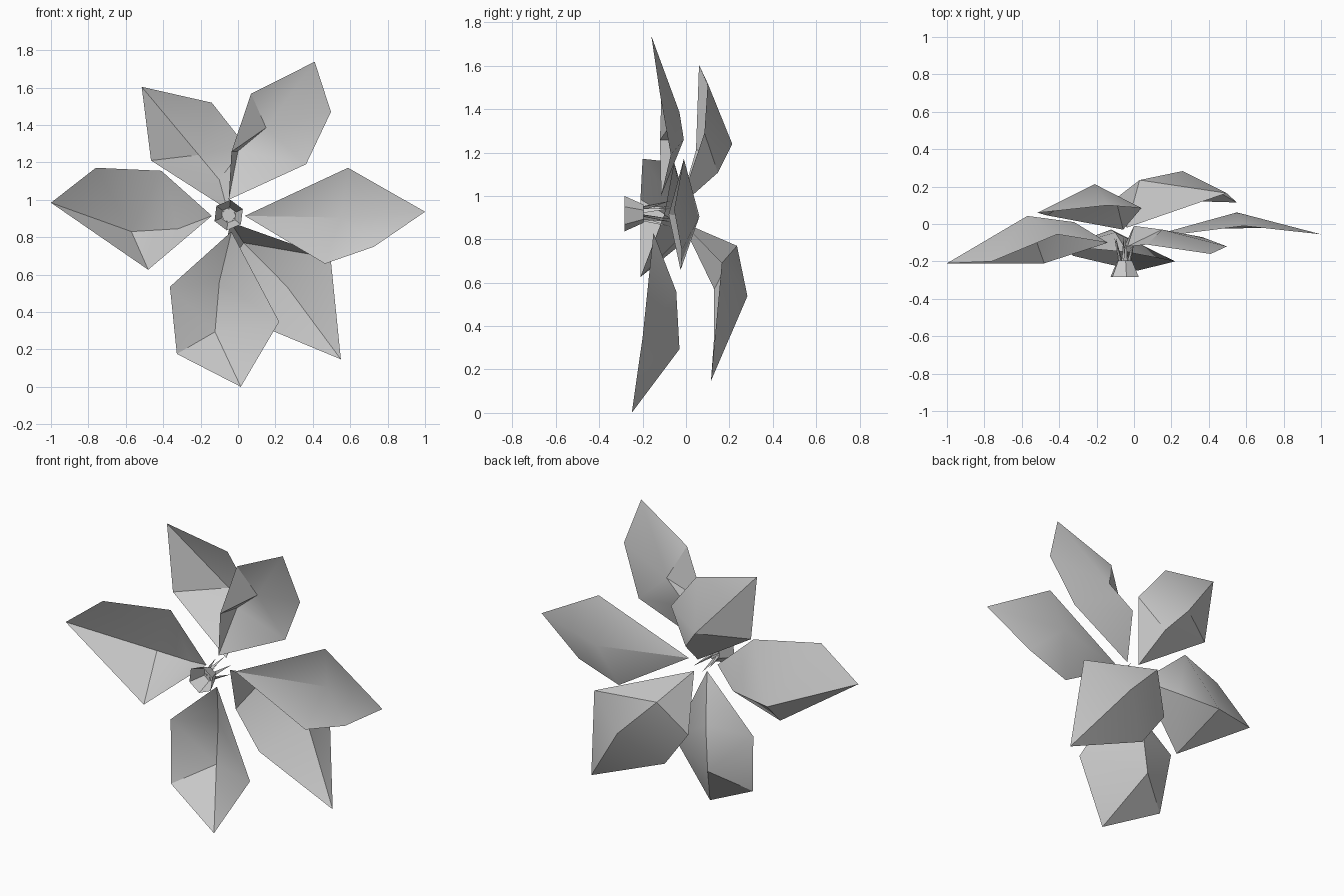
import bpy, bmesh, math
from mathutils import Vector

cube = bpy.data.objects.get("Cube")
if cube:
    bpy.data.objects.remove(cube, do_unlink=True)

# Single plain grey material
grey = bpy.data.materials.new("plain_grey")
grey.use_nodes = True
grey.diffuse_color = (0.6, 0.6, 0.6, 1)
grey.node_tree.nodes["Principled BSDF"].inputs["Base Color"].default_value = grey.diffuse_color


def finish(name, bm, smooth):
    """Turn a bmesh into a named object with the grey material."""
    mesh = bpy.data.meshes.new(name)
    bm.to_mesh(mesh)
    bm.free()
    mesh.materials.append(grey)
    obj = bpy.data.objects.new(name, mesh)
    bpy.context.collection.objects.link(obj)
    if smooth:
        bpy.ops.object.select_all(action='DESELECT')
        obj.select_set(True)
        bpy.context.view_layer.objects.active = obj
        bpy.ops.object.shade_smooth_by_angle(angle=math.radians(30))
    return obj


def fill_strip(bm, rib, side):
    """Triangulate between the midrib and one petal edge, joined at both ends."""
    i = j = 0
    while i < len(rib) - 1 or j < len(side) - 1:
        rib_next = rib[min(i + 1, len(rib) - 1)]
        side_next = side[min(j + 1, len(side) - 1)]
        rib_step = (rib_next.co - side[j].co).length
        side_step = (side_next.co - rib[i].co).length
        if i == j == 0:
            corners = [rib[0], rib_next, side_next]
            i = j = 1
        elif j == len(side) - 1 or (i < len(rib) - 1 and rib_step <= side_step):
            corners = [rib[i], rib_next, side[j]]
            i += 1
        else:
            corners = [rib[i], side_next, side[j]]
            j += 1
        if len(set(corners)) == 3:
            bm.faces.new(corners)


def petal(name, rib, edge_a, edge_b):
    """Folded petal: midrib from base to tip, with one wing on each side."""
    bm = bmesh.new()
    spine = [bm.verts.new(p) for p in rib]
    for edge in (edge_a, edge_b):
        side = [spine[0]] + [bm.verts.new(p) for p in edge] + [spine[-1]]
        fill_strip(bm, spine, side)
    bmesh.ops.recalc_face_normals(bm, faces=bm.faces)
    if sum(f.normal.y * f.calc_area() for f in bm.faces) > 0:
        bmesh.ops.reverse_faces(bm, faces=bm.faces)
    finish(name, bm, True)


# Petals
petal("right_side_petal",
      [(-.14, -.1, .914), (-.32, .01, .845), (-.57, .043, .83), (-1, -.21, .984)],
      [(-.41, -.055, 1.155), (-.76, -.2, 1.171)],
      [(-.48, -.21, .626)])
petal("upper_right_petal",
      [(-.058, -.03, .95), (-.1, .147, 1.107), (-.21, .213, 1.24), (-.515, .06, 1.604)],
      [(-.465, .046, 1.21)],
      [(.04, .085, 1.29), (-.14, .1, 1.519)])
petal("upper_left_petal",
      [(-.05, -.115, 1), (0, -.01, 1.26), (.15, -.03, 1.385), (.41, -.16, 1.738)],
      [(-.035, -.12, 1.257), (.07, -.11, 1.567)],
      [(.364, -.07, 1.19), (.497, -.12, 1.47)])
petal("left_side_petal",
      [(.037, -.08, .914), (.55, .062, .905), (1, -.055, .936)],
      [(.588, -.01, 1.171)],
      [(.465, -.025, .658), (.727, -.02, .749)])
petal("lower_left_petal",
      [(-.04, -.02, .88), (.03, .235, .77), (.26, .283, .538), (.55, .115, .147)],
      [(.495, .165, .69)],
      [(-.106, .13, .57), (.05, .13, .355)])
petal("lower_right_petal",
      [(-.035, -.15, .83), (-.1, -.045, .56), (-.123, -.03, .294), (.015, -.25, 0)],
      [(-.364, -.12, .535), (-.327, -.17, .176)],
      [(.22, -.2, .348)])

# Flower centre: small open flared cup
HUB = Vector((-.05, 0, .918))
SIDES = 6


def ring_point(index, radius, y):
    a = math.tau * index / SIDES + 0.4
    return HUB + Vector((radius * math.cos(a), y, radius * math.sin(a)))


bm = bmesh.new()
rings = [[bm.verts.new(ring_point(k, r, y)) for k in range(SIDES)]
         for r, y in ((.082, -.283), (.042, -.195))]
for k in range(SIDES):
    n = (k + 1) % SIDES
    bm.faces.new([rings[0][k], rings[0][n], rings[1][n], rings[1][k]])
bm.faces.new(rings[1])
bmesh.ops.recalc_face_normals(bm, faces=bm.faces)
finish("centre_cup", bm, False)

# Thin filaments joining the cup to the petal bases
bm = bmesh.new()
for k in range(SIDES):
    tip = bm.verts.new(ring_point(k, .06, -.07))
    foot = [bm.verts.new(ring_point(k + d, r, -.2))
            for d, r in ((-.3, .035), (.3, .035), (0, .015))]
    for m in range(3):
        bm.faces.new([foot[m], foot[(m + 1) % 3], tip])
    bm.faces.new(foot)
bmesh.ops.recalc_face_normals(bm, faces=bm.faces)
finish("centre_filaments", bm, False)
